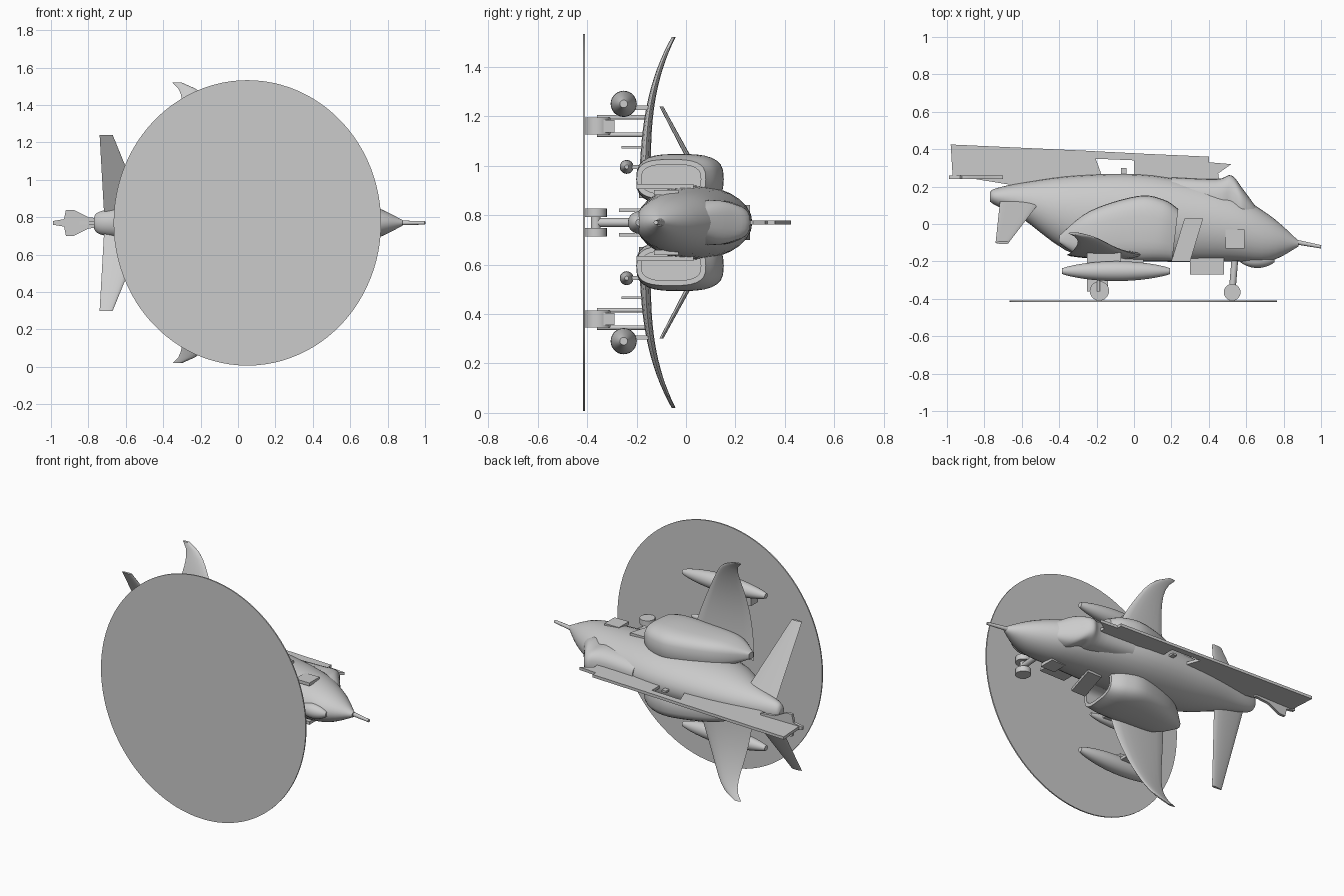
import bpy, bmesh, math
from mathutils import Vector

default_cube = bpy.data.objects.get("Cube")
if default_cube:
    bpy.data.objects.remove(default_cube, do_unlink=True)

# The aircraft lies on its side: length along x, its own up along y, span along z
MIDDLE = .77
DISC_TOP = -.41

colour = (.6, .6, .6, 1)
grey = bpy.data.materials.new("plain grey")
grey.use_nodes = True
grey.diffuse_color = colour
grey.node_tree.nodes["Principled BSDF"].inputs["Base Color"].default_value = colour


def skin(name, rings):
    """Closed, smooth-shaded skin over rings that have matching points."""
    bm = bmesh.new()
    loops = [[bm.verts.new(point) for point in ring] for ring in rings]
    for first, second in zip(loops, loops[1:]):
        for i in range(len(first)):
            bm.faces.new((first[i - 1], first[i], second[i], second[i - 1]))
    bm.faces.new(loops[0])
    bm.faces.new(loops[-1])
    bmesh.ops.recalc_face_normals(bm, faces=bm.faces)
    mesh = bpy.data.meshes.new(name)
    bm.to_mesh(mesh)
    bm.free()
    mesh.materials.append(grey)
    part = bpy.data.objects.new(name, mesh)
    bpy.context.collection.objects.link(part)
    bpy.ops.object.select_all(action='DESELECT')
    part.select_set(True)
    bpy.context.view_layer.objects.active = part
    bpy.ops.object.shade_smooth_by_angle(angle=math.radians(40))


def circle(count):
    """Cosine and sine pairs around a circle."""
    angles = [math.tau * i / count for i in range(count)]
    return [(math.cos(a), math.sin(a)) for a in angles]


def power(value, exponent):
    return math.copysign(abs(value) ** exponent, value)


def blend(keys, steps=5):
    """Smooth curve through the key sections."""
    keys = [Vector(key) for key in keys]
    padded = [keys[0]] + keys + [keys[-1]]
    result = []
    for a, b, c, d in zip(padded, padded[1:], padded[2:], padded[3:]):
        for i in range(steps):
            t = i / steps
            start, end = (c - a) / 2, (d - b) / 2
            bend = (b - c) * 2 + start + end
            result.append(b + t * (start + t * (c - b - start + (t - 1) * bend)))
    return result + [keys[-1]]


def body(name, sections, offset=0, squareness=2, lean=0):
    """Rounded hull from sections of length position, bottom, top, half width."""
    rings = []
    for x, low, high, half in sections:
        ring = []
        for c, s in circle(28):
            up = (high - low) / 2 * power(s, 2 / squareness)
            across = half * power(c, 2 / squareness)
            ring.append((x + lean * up, (low + high) / 2 + up, MIDDLE + offset + across))
        rings.append(ring)
    skin(name, rings)


def pod(name, rear, front, up, offset, radius):
    sections = []
    for i in range(1, 24):
        t = i / 24
        r = radius * math.sin(math.pi * t) ** .6
        sections.append((rear + (front - rear) * t, up - r, up + r, r))
    body(name, sections, offset)


def wing(name, side, rule):
    """Aerofoil skin; the rule gives span, leading, trailing, height, thickness."""
    rings = []
    for i in range(21):
        span, lead, trail, up, thick = rule(i / 20)
        rings.append([((lead + trail + (lead - trail) * c) / 2,
                       up + thick / 2 * s * (1 + c / 3), MIDDLE + side * span)
                      for c, s in circle(16)])
    skin(name, rings)


def plate(name, outline, offset, thickness):
    """Upright plate, outlined in length and height."""
    skin(name, [[(x, y, MIDDLE + offset + half) for x, y in outline]
                for half in (-thickness / 2, thickness / 2)])


def block(name, rear, front, low, high, offset, thickness, slant=0):
    """Upright four-sided plate whose top edge may slant forward."""
    corners = [(rear, low), (front, low), (front + slant, high), (rear + slant, high)]
    plate(name, corners, offset, thickness)


def flat(name, outline, low, thickness):
    """Level plate, outlined in length and span."""
    skin(name, [[(x, y, MIDDLE + z) for x, z in outline] for y in (low, low + thickness)])


def rod(name, start, end, radius, end_radius):
    a, b = Vector(start), Vector(end)
    turn = (b - a).to_track_quat('Z', 'Y')
    skin(name, [[centre + turn @ Vector((r * c, r * s, 0)) + Vector((0, 0, MIDDLE))
                 for c, s in circle(20)]
                for centre, r in ((a, radius), (b, end_radius))])


def wheel(name, x, offset, width, radius):
    hub = DISC_TOP + radius
    rod(name, (x, hub, offset - width / 2), (x, hub, offset + width / 2), radius, radius)


def main_wing(t):
    lead = .07 - .29 * t ** 1.5 - .08 * t ** 20
    trail = -.36 + .1 * t ** 2 - .09 * t ** 12
    return .1 + .65 * t, lead, trail, -.165 + .115 * t ** 3, .05 - .035 * t


def tail_wing(t):
    return .03 + .44 * t, -.49 - .18 * t, -.715 - .025 * t, .135 - .235 * t, .03 - .015 * t


# Base disc
flat("base_disc", [(.05 + .715 * c, .763 * s) for c, s in circle(96)], DISC_TOP - .007, .008)

# Fuselage, canopy, chin and probe
fuselage = [(.88, -.12, -.09, .015), (.72, -.2, .05, .09), (.5, -.2, .17, .13),
            (.1, -.2, .26, .15), (-.3, -.17, .26, .14), (-.6, .03, .22, .09),
            (-.74, .1, .19, .06), (-.77, .12, .17, .03)]
body("fuselage", blend(fuselage))
canopy = [(.66, 0, .08, .05), (.58, 0, .19, .09), (.52, 0, .26, .08),
          (.44, 0, .24, .09), (.2, 0, .25, .08)]
body("canopy", blend(canopy), squareness=2.6)
pod("chin_bulge", .56, .76, -.19, 0, .045)
rod("nose_probe", (.86, -.095, 0), (1, -.122, 0), .013, .009)

# Long dorsal fin, open in the middle, with an antenna and a small tail surface
plate("rear_fin", [(-.98, .425), (-.97, .26), (-.6, .2), (-.15, .2), (-.22, .39)], 0, .018)
plate("fin_bridge", [(-.23, .39), (-.23, .35), (.01, .34), (.01, .378)], 0, .018)
plate("front_fin", [(0, .378), (0, .2), (.46, .2), (.45, .27), (.52, .32), (.4, .33), (.4, .36)],
      0, .018)
block("fin_antenna", -.07, -.04, .25, .3, 0, .012)
petal = [(-.7, .02), (-.8, .03), (-.88, .07), (-.92, .07), (-.93, .02), (-.99, .01)]
flat("tail_petal", petal + [(x, -z) for x, z in reversed(petal)], .24, .018)

# Nose gear
rod("nose_strut", (.54, -.18, 0), (.525, -.36, 0), .018, .018)
rod("nose_axle", (.525, -.365, -.05), (.525, -.365, .05), .02, .02)

for side, word in ((1, "left"), (-1, "right")):
    def name(part):
        return word + "_" + part

    # Nose gear wheels and doors
    wheel(name("nose_wheel"), .525, side * .04, .035, .045)
    block(name("nose_gear_door"), .3, .48, -.27, -.18, side * .05, .014)
    block(name("nose_panel"), .49, .59, -.13, -.03, side * .122, .02)

    # Engine housing with a hollow mouth
    housing = blend([(-.4, -.1, -.06, .02), (-.25, -.18, .07, .08), (0, -.2, .15, .1),
                     (.14, -.2, .13, .1), (.22, -.2, .08, .08)])
    x, low, high, half = housing[-1]
    wall = .02
    for depth in (0, .12):
        housing.append((x - depth, low + wall, high - wall, half - wall))
    body(name("intake"), housing, side * .175, 3, .12)
    block(name("splitter"), .2, .3, -.2, .03, side * .145, .02, .07)

    # Curved wing and drooping tailplane
    wing(name("wing"), side, main_wing)
    wing(name("tailplane"), side, tail_wing)

    # Underwing tank, small pod and pylons
    pod(name("tank"), -.41, .22, -.252, side * .48, .053)
    block(name("tank_pylon"), -.25, -.07, -.23, -.14, side * .465, .018)
    pod(name("small_pod"), -.22, .14, -.24, side * .225, .028)
    block(name("pod_pylon"), -.15, .05, -.24, -.16, side * .225, .016)
    block(name("wing_rail"), -.2, -.12, -.26, -.15, side * .305, .01)

    # Outrigger gear
    gear = side * .39
    wheel(name("gear_wheel"), -.185, gear, .07, .052)
    block(name("gear_fairing"), -.25, -.14, -.36, -.29, gear, .05)
    for shift in (-.035, .035):
        rod(name("gear_strut"), (-.19, -.36, gear + shift), (-.19, -.15, gear + shift), .009, .009)
